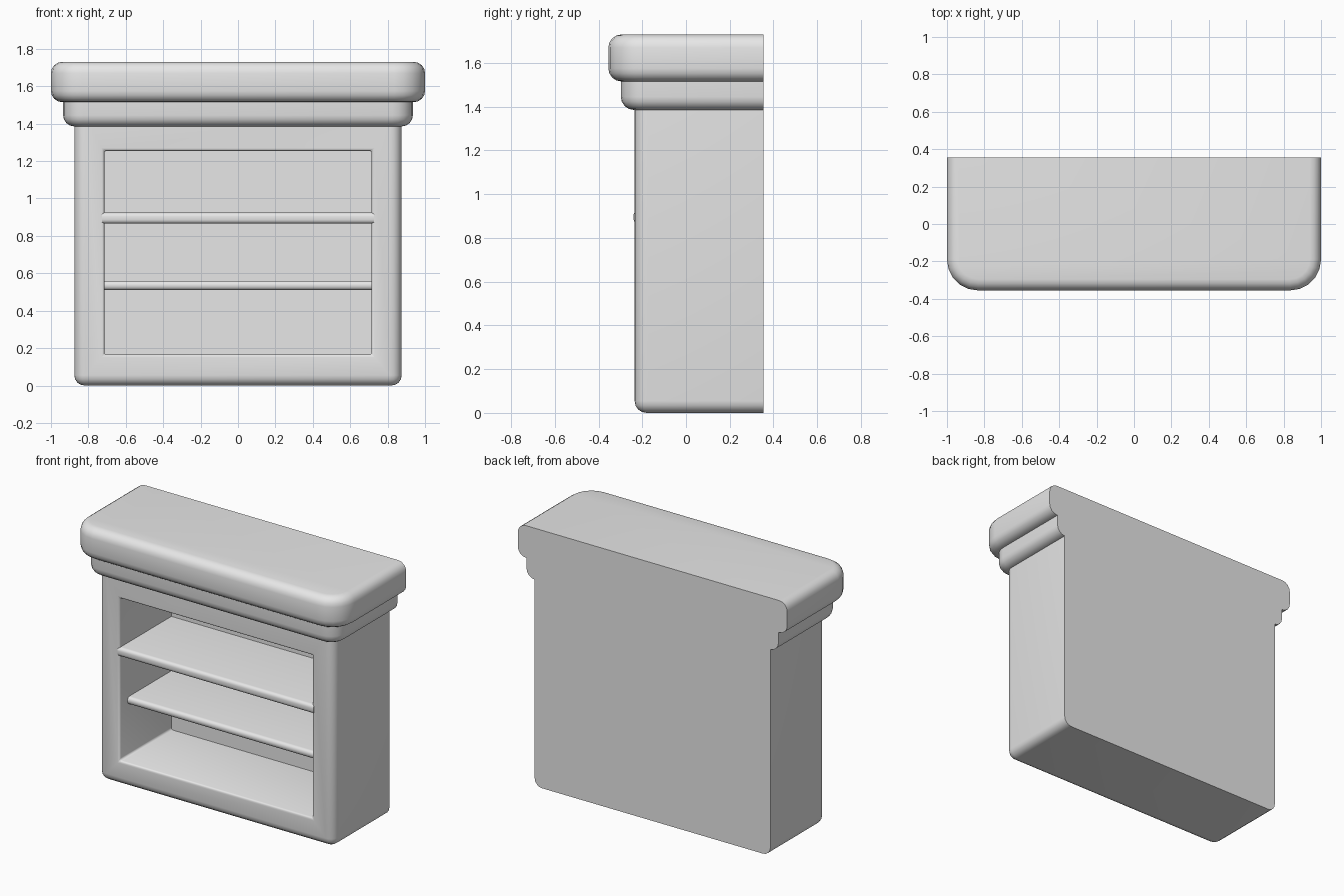
import bpy
import bmesh
import math

if "Cube" in bpy.data.objects:
    bpy.data.objects.remove(bpy.data.objects["Cube"], do_unlink=True)

BACK = 0.355

grey = bpy.data.materials.new("plain grey")
grey.use_nodes = True
grey.diffuse_color = (0.8, 0.8, 0.8, 1)
grey.node_tree.nodes["Principled BSDF"].inputs["Base Color"].default_value = (0.8, 0.8, 0.8, 1)


def bevel(bm, edges, radius, segments):
    bmesh.ops.bevel(bm, geom=edges, offset=radius, offset_type='OFFSET',
                    segments=segments, profile=0.5, affect='EDGES')


def edges_where(bm, test):
    return [e for e in bm.edges if all(test(v.co) for v in e.verts)]


def near(a, b):
    return abs(a - b) < 1e-4


def slab(half_width, front, back, bottom, top, corner=0, top_round=0, bottom_round=0):
    """Box with a flat back, rounded front corners and rounded rims."""
    bm = bmesh.new()
    bmesh.ops.create_cube(bm, size=1)
    for v in bm.verts:
        v.co.x = math.copysign(half_width, v.co.x)
        v.co.y = front if v.co.y < 0 else back
        v.co.z = bottom if v.co.z < 0 else top
    if corner:
        uprights = [e for e in edges_where(bm, lambda c: near(c.y, front))
                    if near(e.verts[0].co.x, e.verts[1].co.x)]
        bevel(bm, uprights, corner, 5)
    for height, radius in ((top, top_round), (bottom, bottom_round)):
        if radius:
            rim = [e for e in edges_where(bm, lambda c: near(c.z, height))
                   if not all(near(v.co.y, back) for v in e.verts)]
            bevel(bm, rim, radius, 4)
    return bm


def finish(bm, name):
    bmesh.ops.recalc_face_normals(bm, faces=bm.faces[:])
    mesh = bpy.data.meshes.new(name)
    bm.to_mesh(mesh)
    bm.free()
    mesh.materials.append(grey)
    obj = bpy.data.objects.new(name, mesh)
    bpy.context.collection.objects.link(obj)
    bpy.ops.object.select_all(action='DESELECT')
    obj.select_set(True)
    bpy.context.view_layer.objects.active = obj
    bpy.ops.object.shade_smooth_by_angle(angle=math.radians(35))


# Cabinet body with a recessed opening in its front face
FRONT = -0.235
INNER_BACK = 0.315
body = slab(0.875, FRONT, BACK, 0, 1.45, corner=0.06, bottom_round=0.055)
body.normal_update()
panel = max((f for f in body.faces if near(f.calc_center_median().y, FRONT)),
            key=lambda f: f.calc_area())
bmesh.ops.inset_region(body, faces=[panel], thickness=0.05)
for v in panel.verts:
    v.co.x = math.copysign(0.715, v.co.x)
    v.co.z = 0.165 if v.co.z < 0.7 else 1.255
rim = list(panel.edges)
recess = bmesh.ops.extrude_face_region(body, geom=[panel])["geom"]
for v in recess:
    if isinstance(v, bmesh.types.BMVert):
        v.co.y = INNER_BACK
if panel.is_valid:
    bmesh.ops.delete(body, geom=[panel], context='FACES_ONLY')
depth_edges = [e for e in body.edges
               if abs(e.verts[0].co.y - e.verts[1].co.y) > 0.5
               and all(near(abs(v.co.x), 0.715) for v in e.verts)]
bevel(body, [e for e in rim if e.is_valid] + depth_edges, 0.015, 3)
finish(body, "cabinet_body")

# Shelves, the upper one flush with the front and the lower one set back
for name, front, bottom, top in (("upper_shelf", -0.24, 0.865, 0.925),
                                 ("lower_shelf", -0.15, 0.51, 0.56)):
    shelf = slab(0.727, front, INNER_BACK + 0.01, bottom, top)
    bevel(shelf, [e for e in edges_where(shelf, lambda c: near(c.y, front))
                  if near(e.verts[0].co.z, e.verts[1].co.z)], 0.022, 4)
    finish(shelf, name)

# Stepped moulding and thick rounded top
finish(slab(0.935, -0.298, BACK, 1.385, 1.56, corner=0.11, bottom_round=0.06), "moulding")
finish(slab(1.0, -0.355, BACK, 1.515, 1.73, corner=0.165, top_round=0.06,
            bottom_round=0.06), "top_slab")
